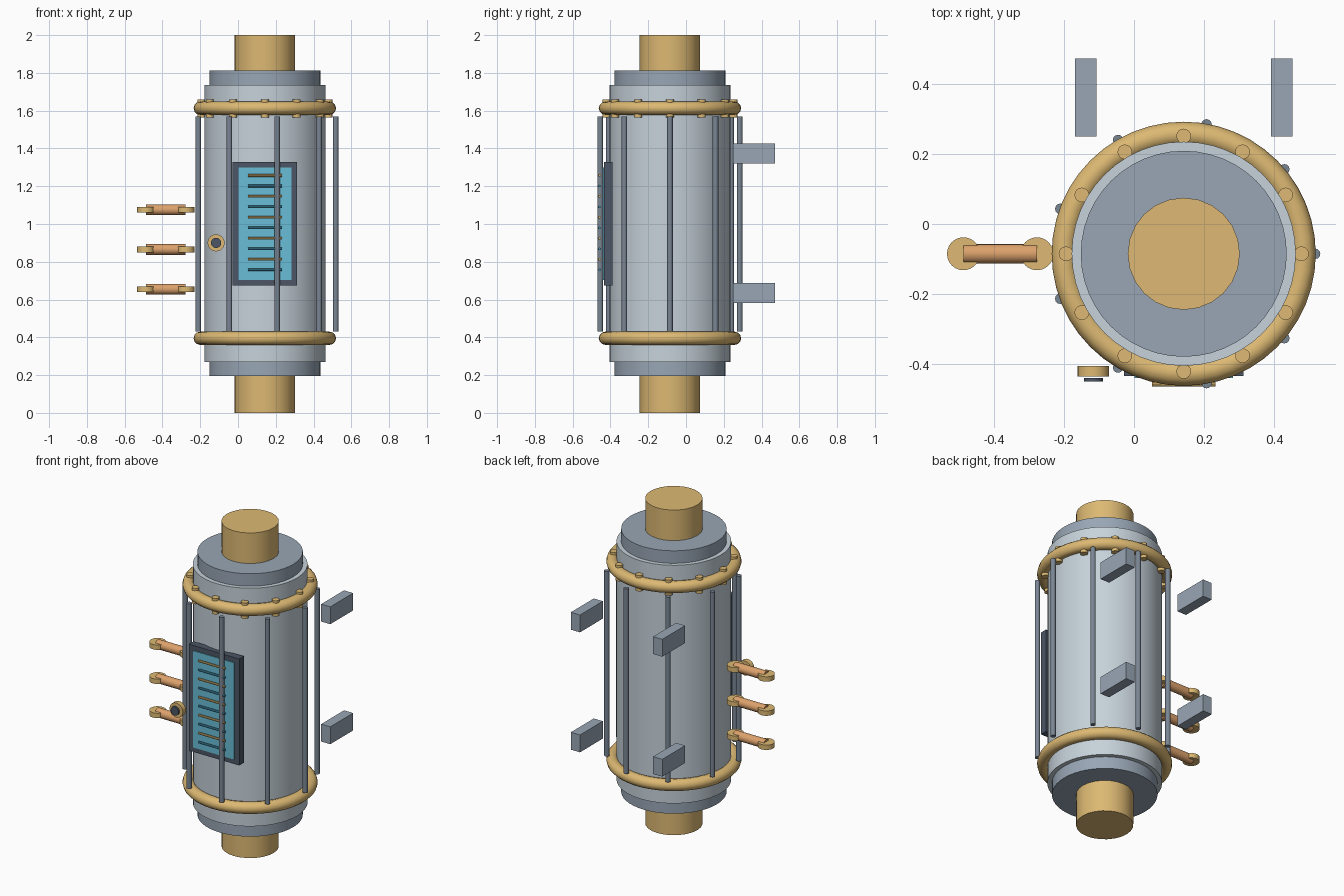
import bpy, math
from mathutils import Vector

if "Cube" in bpy.data.objects:
    bpy.data.objects.remove(bpy.data.objects["Cube"], do_unlink=True)

AXIS = Vector((0.142, -0.085, 0))      # vertical axis of the tank
X_AXIS = (0, math.pi / 2, 0)
Y_AXIS = (math.pi / 2, 0, 0)


def material(name, code):
    """Flat material from an sRGB hex code."""
    srgb = [int(code[i:i + 2], 16) / 255 for i in (0, 2, 4)]
    rgba = [c / 12.92 if c < 0.04 else ((c + 0.055) / 1.055) ** 2.4 for c in srgb] + [1]
    mat = bpy.data.materials.new(name)
    mat.use_nodes = True
    mat.diffuse_color = rgba
    mat.node_tree.nodes["Principled BSDF"].inputs["Base Color"].default_value = rgba
    return mat


STEEL = material("pale steel", "C6D2DA")
CAP = material("blue grey steel", "98A6B5")
ROD = material("rod grey", "7A8694")
BRASS = material("brass", "DDB973")
COPPER = material("copper", "DDA26C")
FRAME = material("dark slate", "4C5666")
GLASS = material("teal glass", "69BDD6")
MARK = material("blue mark", "4A9CBC")


def finish(name, mat, smooth=True):
    ob = bpy.context.object
    ob.name = name
    ob.data.materials.append(mat)
    if smooth:
        bpy.ops.object.shade_smooth_by_angle(angle=math.radians(40))
    return ob


def cylinder(name, mat, loc, radius, length, rot=(0, 0, 0), sides=24):
    bpy.ops.mesh.primitive_cylinder_add(vertices=sides, radius=radius, depth=length,
                                        location=loc, rotation=rot)
    return finish(name, mat)


def upright(name, mat, radius, low, high, offset=(0, 0), sides=48):
    """Vertical cylinder placed relative to the tank axis."""
    loc = AXIS + Vector((*offset, (low + high) / 2))
    return cylinder(name, mat, loc, radius, high - low, sides=sides)


def box(name, mat, loc, size):
    bpy.ops.mesh.primitive_cube_add(size=1, location=loc)
    bpy.context.object.scale = size
    bpy.ops.object.transform_apply(location=False, rotation=False)
    return finish(name, mat, smooth=False)


def around(count, radius):
    """Evenly spaced offsets around the tank axis."""
    for i in range(count):
        a = math.tau * i / count
        yield radius * math.cos(a), radius * math.sin(a)


# Tank body, end caps and pipes
upright("tank_body", STEEL, 0.32, 0.27, 1.735)
upright("lower_cap", CAP, 0.294, 0.195, 0.27)
upright("upper_cap", CAP, 0.294, 1.735, 1.812)
upright("lower_pipe", BRASS, 0.16, 0, 0.195, sides=24)
upright("upper_pipe", BRASS, 0.16, 1.812, 2, sides=24)

# Brass rings
for name, z in (("lower_ring", 0.395), ("upper_ring", 1.613)):
    bpy.ops.mesh.primitive_torus_add(major_radius=0.342, minor_radius=0.035,
                                     major_segments=48, minor_segments=12,
                                     location=AXIS + Vector((0, 0, z)))
    finish(name, BRASS)

# Rivets through the upper ring and the cage of rods
for offset in around(12, 0.336):
    upright("ring_rivet", BRASS, 0.021, 1.563, 1.66, offset, sides=16)
for offset in around(9, 0.375):
    upright("cage_rod", ROD, 0.015, 0.432, 1.57, offset, sides=12)

# Front gauge: frame, glass and alternating marks
box("gauge_frame", FRAME, (AXIS.x, -0.412, 1.002), (0.342, 0.045, 0.655))
box("gauge_glass", GLASS, (AXIS.x, -0.436, 1.002), (0.28, 0.008, 0.595))
for i in range(10):
    cylinder("gauge_mark", MARK if i % 2 else BRASS,
             (AXIS.x, -0.457, 1.257 - 0.0555 * i), 0.007, 0.18, X_AXIS, sides=8)

# Knob beside the gauge
cylinder("knob_base", BRASS, (-0.116, -0.42, 0.9), 0.045, 0.03, Y_AXIS)
cylinder("knob_centre", FRAME, (-0.116, -0.445, 0.9), 0.027, 0.01, Y_AXIS)

# Side handles: copper bar with a brass disc at each end
for z in (0.655, 0.865, 1.075):
    cylinder("handle_bar", COPPER, (-0.382, AXIS.y, z), 0.028, 0.21, X_AXIS, sides=16)
    for x in (-0.487, -0.277):
        cylinder("handle_disc", BRASS, (x, AXIS.y, z), 0.047, 0.03)

# Rear mounting brackets
for x in (-0.28, 0.28):
    for z in (0.635, 1.373):
        box("rear_bracket", CAP, (AXIS.x + x, 0.361, z), (0.062, 0.222, 0.107))
